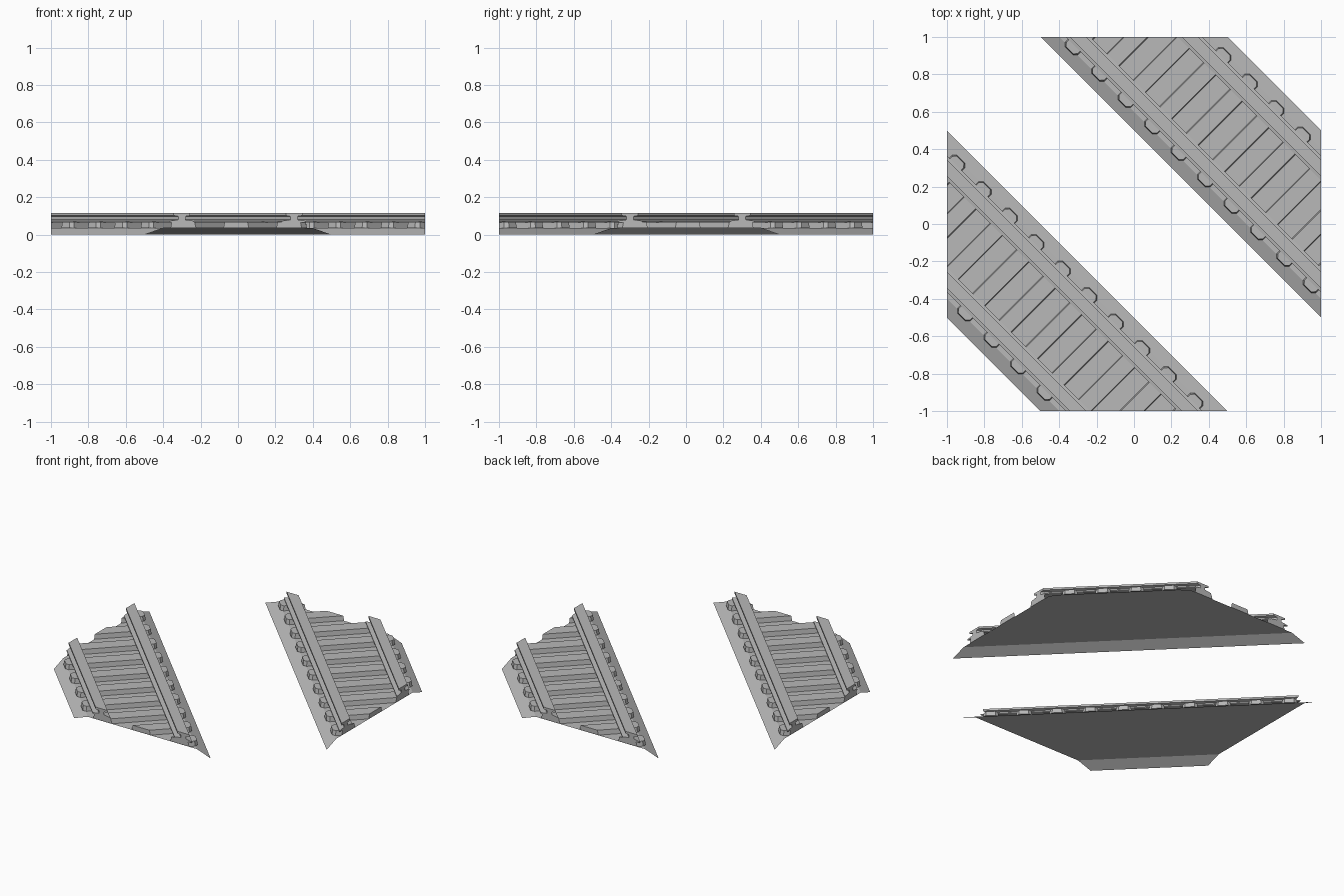
import bpy, bmesh, math
from mathutils import Vector

cube = bpy.data.objects.get("Cube")
if cube:
    bpy.data.objects.remove(cube, do_unlink=True)

# Single flat colour
grey = bpy.data.materials.new("stone_grey")
grey.use_nodes = True
colour = (0.48, 0.48, 0.48, 1)
grey.diffuse_color = colour
grey.node_tree.nodes["Principled BSDF"].inputs["Base Color"].default_value = colour

ACROSS = Vector((1, 1, 0)).normalized()
ALONG = Vector((1, -1, 0)).normalized()
UP = Vector((0, 0, 1))
CENTRE = math.sqrt(0.5)      # distance of each track from the origin
SPACING = 0.2


def place(side, u, v, z):
    return ACROSS * (side * CENTRE + u) + ALONG * v + UP * z


def prism(bm, bottom, top, closed=True, caps=True):
    """Join two matching outlines with side faces and optional end caps."""
    a = [bm.verts.new(p) for p in bottom]
    b = [bm.verts.new(p) for p in top]
    n = len(a)
    for i in range(n if closed else n - 1):
        j = (i + 1) % n
        bm.faces.new((a[i], a[j], b[j], b[i]))
    if caps:
        bm.faces.new(a[::-1])
        bm.faces.new(b)


def finish(name, bm, cap_cuts):
    """Trim to the square tile and make an object."""
    if cap_cuts:
        bmesh.ops.recalc_face_normals(bm, faces=bm.faces[:])
    for normal in (Vector((1, 0, 0)), Vector((-1, 0, 0)), Vector((0, 1, 0)), Vector((0, -1, 0))):
        geom = bm.verts[:] + bm.edges[:] + bm.faces[:]
        cut = bmesh.ops.bisect_plane(bm, geom=geom, plane_co=normal, plane_no=normal,
                                     clear_outer=True)
        edges = [e for e in cut["geom_cut"] if isinstance(e, bmesh.types.BMEdge)]
        if cap_cuts and edges:
            bmesh.ops.holes_fill(bm, edges=edges, sides=0)
    if cap_cuts:
        bmesh.ops.recalc_face_normals(bm, faces=bm.faces[:])
    else:
        bm.normal_update()
        for f in bm.faces:
            if f.normal.z < 0:
                f.normal_flip()
    mesh = bpy.data.meshes.new(name)
    bm.to_mesh(mesh)
    bm.free()
    mesh.materials.append(grey)
    obj = bpy.data.objects.new(name, mesh)
    bpy.context.collection.objects.link(obj)


# Sleeper outline: long bar with clipped corners
HALF_L, HALF_W, CUT = 0.298, 0.048, 0.018
SLEEPER = [(HALF_L, HALF_W - CUT), (HALF_L - CUT, HALF_W),
           (CUT - HALF_L, HALF_W), (-HALF_L, HALF_W - CUT),
           (-HALF_L, CUT - HALF_W), (CUT - HALF_L, -HALF_W),
           (HALF_L - CUT, -HALF_W), (HALF_L, CUT - HALF_W)]

# Rail section: right half of foot, web and head, then mirrored
HALF_RAIL = [(0.046, 0.066), (0.046, 0.073), (0.013, 0.08),
             (0.013, 0.098), (0.031, 0.102), (0.031, 0.115)]
RAIL = HALF_RAIL + [(-u, z) for u, z in reversed(HALF_RAIL)]

# Ballast section: open sheet with sloped shoulders
BED = [(-0.3535, 0), (-0.283, 0.035), (0.283, 0.035), (0.3535, 0)]

for label, side in (("back", 1), ("front", -1)):
    # Ballast bed
    bm = bmesh.new()
    prism(bm, [place(side, u, -1.5, z) for u, z in BED],
          [place(side, u, 1.5, z) for u, z in BED], closed=False, caps=False)
    finish(label + "_ballast_bed", bm, False)

    # Sleepers, each with a slightly narrower top
    for k in range(10):
        v0 = (k - 4.5) * SPACING
        bm = bmesh.new()
        prism(bm, [place(side, u, v0 + v, 0.036) for u, v in SLEEPER],
              [place(side, u * 0.985, v0 + v * 0.9, 0.067) for u, v in SLEEPER])
        finish(f"{label}_sleeper_{k + 1}", bm, True)

    # Pair of rails
    for rail_label, offset in (("outer", side * 0.212), ("inner", side * -0.212)):
        bm = bmesh.new()
        prism(bm, [place(side, offset + u, -1.5, z) for u, z in RAIL],
              [place(side, offset + u, 1.5, z) for u, z in RAIL])
        finish(f"{label}_{rail_label}_rail", bm, True)
